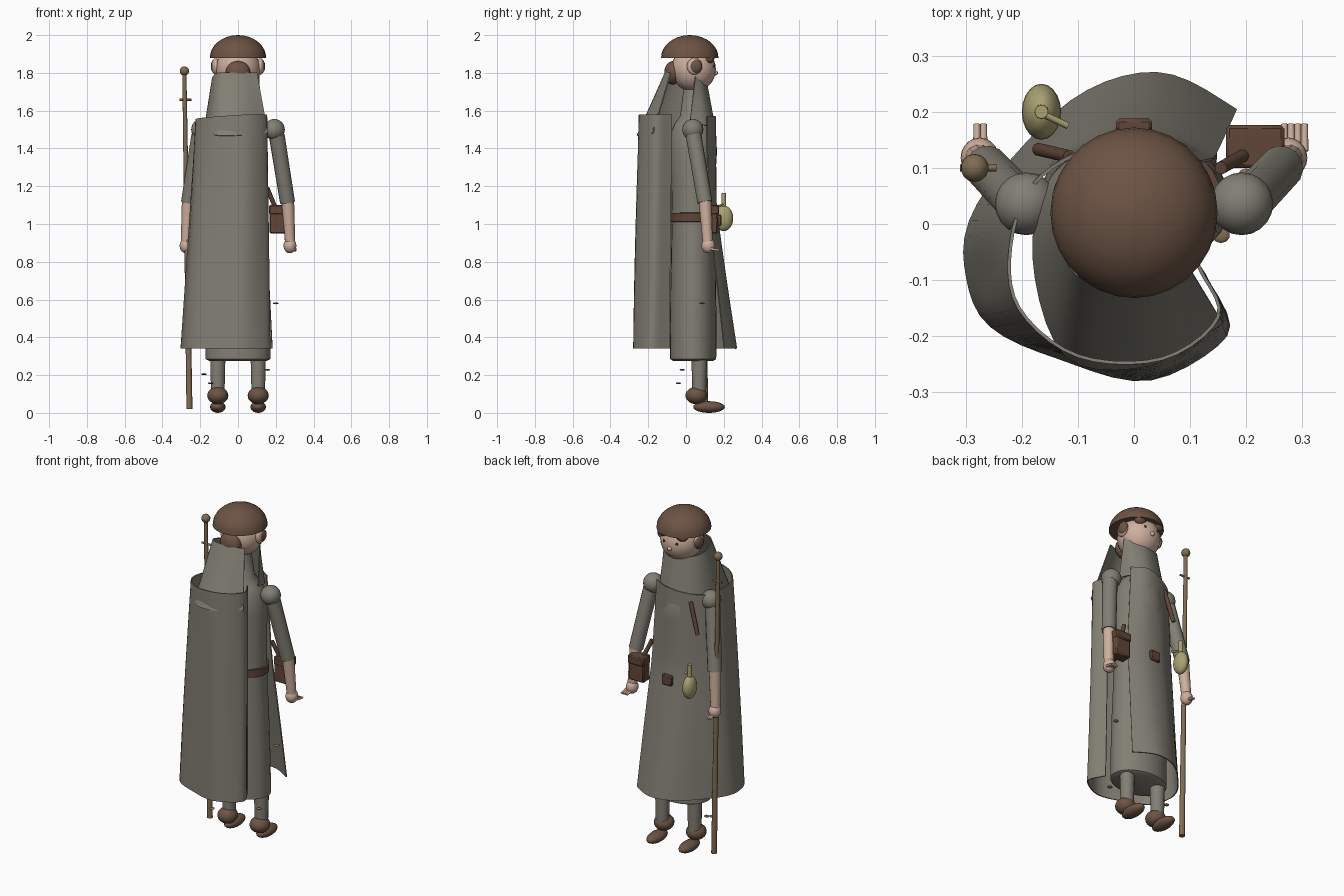
import bpy, bmesh, math
from mathutils import Vector

if "Cube" in bpy.data.objects:
    bpy.data.objects.remove(bpy.data.objects["Cube"])


def mat(name, r, g, b):
    m = bpy.data.materials.new(name)
    m.diffuse_color = (r, g, b, 1)
    m.use_nodes = True
    m.node_tree.nodes["Principled BSDF"].inputs["Base Color"].default_value = m.diffuse_color
    return m


CLOTH = mat("grey cloth", 0.225, 0.212, 0.175)
HAIR = mat("brown hair", 0.15, 0.088, 0.058)
LEATHER = mat("red brown leather", 0.12, 0.062, 0.04)
SKIN = mat("skin", 0.62, 0.43, 0.34)
WOOD = mat("staff wood", 0.22, 0.15, 0.085)
GOURD = mat("yellow gourd", 0.40, 0.36, 0.17)
DARK = mat("dark brown", 0.05, 0.03, 0.02)


def finish(name, m):
    ob = bpy.context.object
    ob.name = name
    ob.data.materials.append(m)
    bpy.ops.object.shade_smooth_by_angle(angle=math.radians(50))
    return ob


def ball(name, loc, size, m, seg=20, rings=12):
    bpy.ops.mesh.primitive_uv_sphere_add(segments=seg, ring_count=rings, radius=1, location=loc)
    bpy.context.object.scale = size if isinstance(size, tuple) else (size,) * 3
    bpy.ops.object.transform_apply(location=False, rotation=False, scale=True)
    return finish(name, m)


def rod(name, a, b, r1, r2, m, seg=14):
    a, b = Vector(a), Vector(b)
    bpy.ops.mesh.primitive_cone_add(vertices=seg, radius1=r1, radius2=r2,
                                    depth=(b - a).length, location=(a + b) / 2)
    ob = bpy.context.object
    ob.rotation_euler = (b - a).to_track_quat('Z', 'Y').to_euler()
    return finish(name, m)


def box(name, loc, size, m, bevel=0.006):
    bpy.ops.mesh.primitive_cube_add(size=1, location=loc)
    ob = bpy.context.object
    ob.scale = size
    bpy.ops.object.transform_apply(location=False, rotation=False, scale=True)
    mod = ob.modifiers.new("bevel", 'BEVEL')
    mod.width = bevel
    return finish(name, m)


def from_bm(name, bm, m, thickness=0):
    me = bpy.data.meshes.new(name)
    bm.to_mesh(me)
    bm.free()
    ob = bpy.data.objects.new(name, me)
    bpy.context.collection.objects.link(ob)
    bpy.ops.object.select_all(action='DESELECT')
    ob.select_set(True)
    bpy.context.view_layer.objects.active = ob
    if thickness:
        mod = ob.modifiers.new("thickness", 'SOLIDIFY')
        mod.thickness = thickness
        mod.offset = 0
        bpy.ops.object.modifier_apply(modifier=mod.name)
    return finish(name, m)


def smooth_path(pts, n=5):
    """Catmull-Rom curve through the points."""
    p = [Vector(q) for q in pts]
    p = [2 * p[0] - p[1]] + p + [2 * p[-1] - p[-2]]
    out = []
    for i in range(1, len(p) - 2):
        for k in range(n):
            t = k / n
            a, b, c, d = p[i - 1:i + 3]
            out.append(0.5 * (2 * b + (c - a) * t + (2 * a - 5 * b + 4 * c - d) * t * t
                              + (3 * b - a - 3 * c + d) * t ** 3))
    return out + [p[-2]]


def drape(name, top, bottom, m, rows=14, fold=0.0, hang=0.0):
    """Open sheet of cloth hung between two contours; hang delays the front flare."""
    A, B = smooth_path(top), smooth_path(bottom)
    bm = bmesh.new()
    grid = []
    for r in range(rows + 1):
        t = r / rows
        row = []
        for i, (a, b) in enumerate(zip(A, B)):
            v = a.lerp(b, t)
            if b.y > 0.05:
                v.y = a.y + (b.y - a.y) * max(0.12 * t, (t - hang) / (1 - hang))
            s = 1 + fold * math.sin(i * 0.75) * math.sin(math.pi * t * 0.8)
            row.append(bm.verts.new((v.x * s, v.y * s, v.z)))
        grid.append(row)
    for r in range(rows):
        for i in range(len(A) - 1):
            bm.faces.new((grid[r][i], grid[r][i + 1], grid[r + 1][i + 1], grid[r + 1][i]))
    bmesh.ops.recalc_face_normals(bm, faces=bm.faces)
    return from_bm(name, bm, m, 0.006)


def lathe(name, profile, cy, m, seg=28):
    """Elliptical rings from (z, half width, half depth)."""
    bm = bmesh.new()
    rings = [[bm.verts.new((rx * math.cos(2 * math.pi * i / seg),
                            cy + ry * math.sin(2 * math.pi * i / seg), z))
              for i in range(seg)] for z, rx, ry in profile]
    for lo, hi in zip(rings, rings[1:]):
        for i in range(seg):
            j = (i + 1) % seg
            bm.faces.new((lo[i], lo[j], hi[j], hi[i]))
    bm.faces.new(rings[0][::-1])
    bm.faces.new(rings[-1])
    bmesh.ops.recalc_face_normals(bm, faces=bm.faces)
    return from_bm(name, bm, m)


# Tunic with neck, and belt
lathe("tunic", [(0.275, 0.15, 0.105), (0.285, 0.172, 0.122), (0.45, 0.17, 0.124), (0.7, 0.162, 0.12),
                (1.03, 0.146, 0.113), (1.22, 0.146, 0.116), (1.38, 0.145, 0.126), (1.47, 0.135, 0.122),
                (1.53, 0.11, 0.1), (1.57, 0.07, 0.07), (1.72, 0.05, 0.05)], 0.038, CLOTH)
lathe("belt", [(1.01, 0.146, 0.112), (1.012, 0.157, 0.122), (1.058, 0.157, 0.122),
               (1.06, 0.146, 0.112)], 0.04, LEATHER)
box("buckle", (0, 0.175, 1.02), (0.065, 0.026, 0.06), LEATHER)

# Cloak wrapped round one side, open on the other
drape("cloak",
      [(0.115, -0.075, 1.58), (0.15, -0.165, 1.58), (0.05, -0.24, 1.58), (-0.1, -0.235, 1.57),
       (-0.205, -0.15, 1.56), (-0.22, -0.04, 1.55), (-0.18, 0.07, 1.54), (-0.08, 0.135, 1.55),
       (0.03, 0.155, 1.57), (0.115, 0.11, 1.57)],
      [(0.125, -0.09, 0.34), (0.165, -0.2, 0.34), (0.03, -0.272, 0.34), (-0.14, -0.24, 0.34),
       (-0.27, -0.16, 0.34), (-0.302, -0.05, 0.34), (-0.24, 0.09, 0.34), (-0.11, 0.215, 0.34),
       (0.04, 0.272, 0.34), (0.18, 0.2, 0.34)], CLOTH, fold=0.025, hang=0.36)

# Hood gathered round the neck
drape("hood",
      [(0.10, -0.08, 1.80), (0, -0.11, 1.80), (-0.10, -0.09, 1.80), (-0.135, 0, 1.77),
       (-0.10, 0.07, 1.75), (0, 0.112, 1.73), (0.075, 0.09, 1.74), (0.11, 0.05, 1.79)],
      [(0.158, -0.175, 1.48), (0.03, -0.25, 1.47), (-0.12, -0.235, 1.47), (-0.178, -0.06, 1.5),
       (-0.14, 0.09, 1.5), (0, 0.155, 1.5), (0.1, 0.11, 1.52), (0.12, 0.02, 1.54)], CLOTH, rows=6)

# Head and hair
ball("head", (0, 0.04, 1.82), (0.118, 0.118, 0.12), SKIN, 28, 18)
ball("nose", (0, 0.156, 1.80), 0.013, SKIN, 12, 8)
lathe("hair_cap", [(1.88 + 0.12 * math.sin(math.radians(a)), 0.149 * math.cos(math.radians(a)),
                    0.152 * math.cos(math.radians(a))) for a in (0, 11, 22, 33, 44, 55, 66, 77, 88)],
      0.02, HAIR)
ball("hair_bun", (0, -0.07, 1.80), (0.066, 0.045, 0.063), HAIR)

# Mirrored parts
for s, side in ((1, "right"), (-1, "left")):
    ball("ear_" + side, (s * 0.118, 0.045, 1.835), (0.02, 0.04, 0.045), SKIN)
    ball("side_curl_" + side, (s * 0.122, 0.052, 1.835), (0.022, 0.034, 0.038), HAIR)
    ball("fringe_curl_" + side, (s * 0.06, 0.125, 1.875), (0.035, 0.025, 0.025), HAIR)
    ball("eye_" + side, (s * 0.042, 0.148, 1.835), (0.008, 0.005, 0.008), DARK, 10, 6)
    ball("shoulder_" + side, (s * 0.192, 0.036, 1.50), 0.056, CLOTH)
    rod("sleeve_" + side, (s * 0.262, 0.1, 1.115), (s * 0.205, 0.04, 1.47), 0.04, 0.042, CLOTH)
    rod("forearm_" + side, (s * 0.276, 0.115, 0.9), (s * 0.263, 0.1, 1.13), 0.027, 0.034, SKIN)
    ball("hand_" + side, (s * 0.275, 0.118, 0.885), (0.034, 0.036, 0.04), SKIN)
    for k in range(4 if s > 0 else 2):
        x = 0.268 + k * 0.012
        rod("finger_%s_%d" % (side, k), (s * x, 0.13, 0.868), (s * x, 0.178, 0.86),
            0.007, 0.006, SKIN, 8)
    rod("leg_" + side, (s * 0.107, 0.07, 0.08), (s * 0.107, 0.07, 0.32), 0.036, 0.042, CLOTH)
    ball("boot_cuff_" + side, (s * 0.107, 0.055, 0.092), (0.056, 0.058, 0.046), HAIR)
    ball("shoe_" + side, (s * 0.107, 0.122, 0.031), (0.041, 0.084, 0.031), HAIR)

# Staff with knob and peg
rod("staff", (-0.257, 0.1, 0.02), (-0.284, 0.1, 1.80), 0.016, 0.011, WOOD)
ball("staff_knob", (-0.284, 0.1, 1.81), 0.025, WOOD, 14, 10)
rod("staff_peg", (-0.31, 0.1, 1.658), (-0.245, 0.1, 1.658), 0.006, 0.006, WOOD, 8)

# Shoulder bag and strap ends
box("bag", (0.216, 0.135, 1.02), (0.1, 0.066, 0.14), LEATHER, 0.006)
box("bag_flap", (0.216, 0.138, 1.075), (0.104, 0.076, 0.05), LEATHER, 0.006)
rod("strap_front", (-0.17, 0.133, 1.32), (-0.115, 0.12, 1.50), 0.012, 0.012, LEATHER, 10)
rod("strap_bag", (0.20, 0.125, 1.08), (0.155, 0.10, 1.19), 0.012, 0.012, LEATHER, 10)

# Gourd bottle
ball("gourd", (-0.165, 0.2, 1.03), (0.035, 0.05, 0.068), GOURD)
rod("gourd_neck", (-0.165, 0.2, 1.08), (-0.165, 0.2, 1.165), 0.013, 0.012, GOURD)
rod("gourd_cord", (-0.16, 0.195, 1.105), (-0.118, 0.175, 1.095), 0.006, 0.006, GOURD, 8)

# Loose leaves around the hem
for k, p in enumerate([(0.2, 0.085, 0.58), (0.155, -0.02, 0.228), (-0.145, -0.04, 0.157),
                       (-0.18, 0.06, 0.205)]):
    ball("leaf_%d" % k, p, (0.016, 0.014, 0.005), WOOD, 10, 6)
